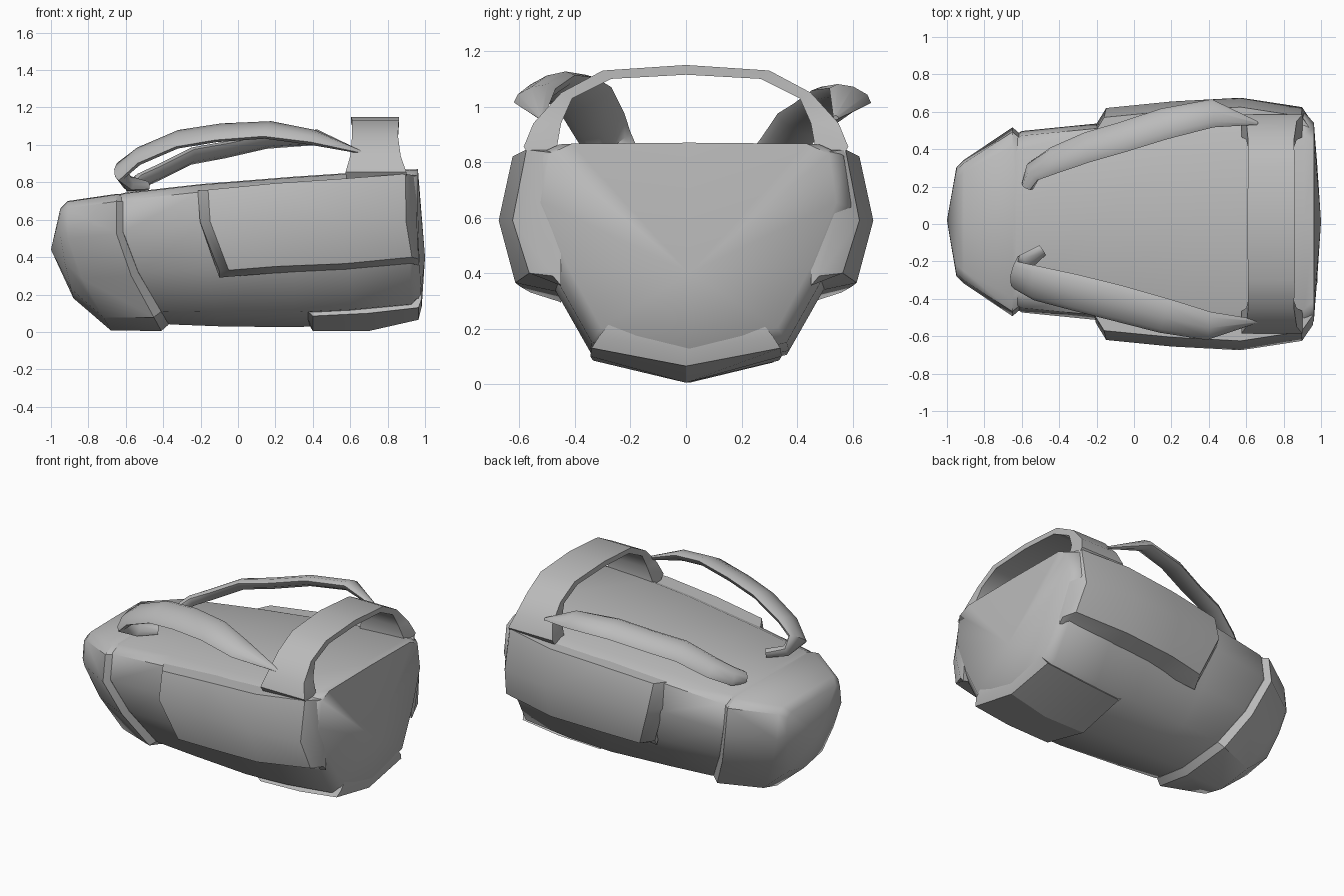
import bpy, bmesh, math
from mathutils import Vector

cube = bpy.data.objects.get("Cube")
if cube:
    bpy.data.objects.remove(cube, do_unlink=True)

GREY = (0.5, 0.5, 0.5, 1)
fabric = bpy.data.materials.new("grey_fabric")
fabric.use_nodes = True
fabric.diffuse_color = GREY
bsdf = next(n for n in fabric.node_tree.nodes if n.type == 'BSDF_PRINCIPLED')
bsdf.inputs["Base Color"].default_value = GREY
bsdf.inputs["Roughness"].default_value = 0.8


def loft(name, rings, tips=(None, None), angle=35):
    """Skin closed rings; each end is a flat cap or a fan to a tip point."""
    bm = bmesh.new()
    loops = [[bm.verts.new(p) for p in ring] for ring in rings]
    n = len(loops[0])
    for a, b in zip(loops, loops[1:]):
        for i in range(n):
            j = (i + 1) % n
            bm.faces.new((a[i], a[j], b[j], b[i]))
    for loop, tip in zip((loops[0], loops[-1]), tips):
        if tip:
            t = bm.verts.new(tip)
            for i in range(n):
                bm.faces.new((loop[i], loop[(i + 1) % n], t))
        else:
            bm.faces.new(loop)
    bmesh.ops.recalc_face_normals(bm, faces=bm.faces)
    mesh = bpy.data.meshes.new(name)
    bm.to_mesh(mesh)
    bm.free()
    mesh.materials.append(fabric)
    obj = bpy.data.objects.new(name, mesh)
    bpy.context.collection.objects.link(obj)
    bpy.ops.object.select_all(action='DESELECT')
    obj.select_set(True)
    bpy.context.view_layer.objects.active = obj
    bpy.ops.object.shade_smooth_by_angle(angle=math.radians(angle))


# Bag cross-section: softly crowned top, bulging sides, keeled underside
SECTION = [(0, 1), (.8, .995), (.95, .945), (1, .71), (.83, .4), (.6, .1), (0, 0)]
BAG_Y = .012


def bag_ring(x_top, x_low, w, z_low, z_top):
    half = []
    for y, t in SECTION:
        x = x_low + (x_top - x_low) * min(t / .6, 1)
        half.append((x, y * w, z_low + t * (z_top - z_low)))
    ring = half + [(x, -y, z) for x, y, z in reversed(half[1:-1])]
    return [(x, y + BAG_Y, z) for x, y, z in ring]


# Main body
loft("main_body", [bag_ring(*s) for s in (
    (-.64, -.41, .46, .05, .735),
    (-.60, -.36, .485, .04, .745),
    (-.20, -.10, .525, .03, .79),
    (.30, .30, .585, .025, .83),
    (.60, .60, .60, .04, .85),
    (.91, .93, .585, .07, .868),
    (.962, .982, .53, .13, .87))], tips=(None, (1, BAG_Y, .40)), angle=55)

# Rounded end cap with a raised rim at the slanted seam
loft("end_cap", [bag_ring(*s) for s in (
    (-.615, -.37, .475, .04, .735),
    (-.65, -.41, .505, .005, .738),
    (-.91, -.68, .33, .008, .70),
    (-.95, -.88, .29, .18, .66))], tips=(None, (-1, .02, .44)), angle=40)

# Side pockets: x at top and bottom, outer bulge, top and bottom heights
POCKET = [(-.16, -.05, .62, .76, .33), (.2, .2, .655, .795, .35),
          (.57, .57, .675, .82, .365), (.895, .93, .625, .845, .40)]


def pocket_ring(x_top, x_low, w, z_top, z_low, s):
    x_mid = x_top * .9 + x_low * .1
    return [(x_top, s * .45, z_top), (x_top, s * (w - .05), z_top),
            (x_mid, s * w, .59), (x_low, s * (w - .06), z_low),
            (x_low, s * .45, z_low - .035)]


for side, s in (("front_pocket", -1), ("back_pocket", 1)):
    rings = [pocket_ring(*p, s) for p in POCKET]
    first = pocket_ring(-.215, -.10, .53, .755, .325, s)
    last = pocket_ring(.955, .965, .54, .835, .39, s)
    loft(side, [first] + rings + [last], angle=38)

# Keeled pad under the base: x, half width, side height, keel height
PAD = [(.35, .33, .13, .09), (.40, .335, .085, .005),
       (.70, .345, .10, .005), (.965, .34, .13, .065), (.98, .315, .17, .125)]
loft("base_pad", [[(x, -w, z), (x, 0, k), (x, w, z),
                   (x, w - .04, z + .05), (x, 0, k + .06), (x, .04 - w, z + .05)]
                  for x, w, z, k in PAD], angle=25)

# Wide carry handle: outer y, z, inner y, z, x range
ARCH = [(.54, .79, .46, .79, .58, .90), (.585, .855, .465, .855, .575, .90),
        (.55, .94, .45, .94, .60, .87), (.45, 1.05, .41, 1.03, .61, .855),
        (.30, 1.13, .27, 1.10, .61, .86), (0, 1.15, 0, 1.115, .605, .86)]


def arch_ring(yo, zo, yi, zi, x0, x1, s):
    return [(x0, s * yo, zo), (x1, s * yo, zo), (x1, s * yi, zi), (x0, s * yi, zi)]


loft("carry_handle", [arch_ring(*p, 1) for p in ARCH]
     + [arch_ring(*p, -1) for p in reversed(ARCH[:-1])], angle=50)


# Padded shoulder straps: tilted oval sections swept along a path
def strap(name, s, path):
    pts = [Vector(p[:3]) for p in path]
    across = Vector((0, s * math.cos(.35), -math.sin(.35)))
    rings = []
    for i, p in enumerate(pts):
        tangent = pts[min(i + 1, len(pts) - 1)] - pts[max(i - 1, 0)]
        side = (across - tangent * across.dot(tangent) / tangent.length_squared).normalized()
        normal = tangent.cross(side).normalized()
        w = path[i][3]
        h = min(w * .8, .034)
        rings.append([p + side * w * math.cos(a) + normal * h * math.sin(a)
                      for a in (k * math.tau / 8 for k in range(8))])
    loft(name, rings, angle=60)


strap("front_shoulder_strap", -1, [
    (.66, -.52, .96, .01), (.40, -.545, 1.04, .08), (.16, -.49, 1.08, .1),
    (-.10, -.42, 1.065, .105), (-.32, -.365, 1.03, .105), (-.53, -.315, .94, .1),
    (-.63, -.275, .86, .09), (-.59, -.21, .795, .06), (-.49, -.14, .78, .035)])
strap("back_shoulder_strap", 1, [
    (.66, .54, .96, .01), (.42, .592, 1.04, .08), (.16, .535, 1.025, .09),
    (-.06, .465, .975, .088), (-.25, .41, .94, .088), (-.43, .34, .85, .08),
    (-.54, .28, .80, .065), (-.57, .20, .77, .04)])
